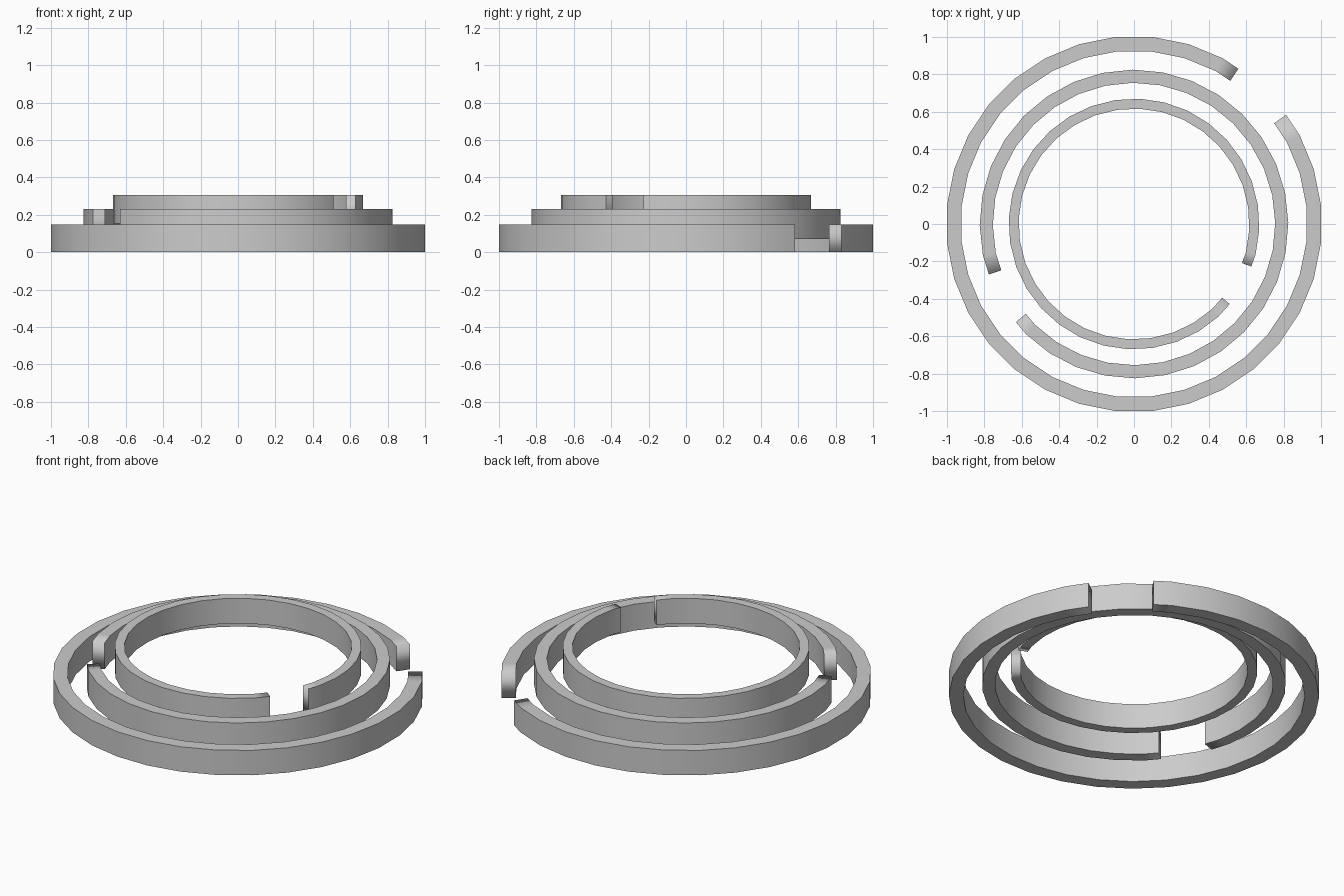
import bpy
import bmesh
from math import cos, sin, radians, ceil

SIDES = 32
STEP = 360 / SIDES

old = bpy.data.objects.get("Cube")
if old:
    bpy.data.objects.remove(old, do_unlink=True)

# One plain grey for every ring
GREY = (0.6, 0.6, 0.6, 1.0)
metal = bpy.data.materials.new("plain grey")
metal.use_nodes = True
metal.diffuse_color = GREY
metal.node_tree.nodes["Principled BSDF"].inputs["Base Color"].default_value = GREY


def split_ring(name, inner, outer, bottom, top, gap_start, gap_end, phase):
    """Polygonal band with a gap; phase is the angle of one polygon corner."""
    first, last = gap_end, gap_start + 360
    k = ceil((first - phase) / STEP)
    angles = [first]
    while phase + k * STEP < last:
        angles.append(phase + k * STEP)
        k += 1
    angles.append(last)

    bm = bmesh.new()
    sections = []
    for a in angles:
        # Cut ends lie on the straight side of the polygon
        off = (a - phase) % STEP - STEP / 2
        f = cos(radians(STEP / 2)) / cos(radians(off))
        c, s = cos(radians(a)) * f, sin(radians(a)) * f
        sections.append([bm.verts.new((r * c, r * s, z)) for r, z in
                         ((inner, bottom), (outer, bottom), (outer, top), (inner, top))])
    for p, q in zip(sections, sections[1:]):
        for i in range(4):
            j = (i + 1) % 4
            bm.faces.new((p[i], p[j], q[j], q[i]))
            for edge in (bm.edges.get((p[i], q[i])), bm.edges.get((p[j], q[j]))):
                edge.smooth = False
    # End caps: sharp against the walls, blended into top and bottom
    for cap in (sections[0], sections[-1]):
        bm.faces.new(cap)
        bm.edges.get((cap[1], cap[2])).smooth = False
        bm.edges.get((cap[3], cap[0])).smooth = False
    for face in bm.faces:
        face.smooth = True
    bmesh.ops.recalc_face_normals(bm, faces=bm.faces)

    mesh = bpy.data.meshes.new(name)
    bm.to_mesh(mesh)
    bm.free()
    mesh.materials.append(metal)
    ob = bpy.data.objects.new(name, mesh)
    bpy.context.collection.objects.link(ob)


# Three stepped rings, each with its gap turned to a different side
split_ring("outer_ring", 0.927, 1.005, 0.0, 0.149, 35.7, 56.1, STEP / 2)
split_ring("middle_ring", 0.755, 0.825, 0.072, 0.23, 199.2, 219.7, 0.5)
split_ring("inner_ring", 0.617, 0.67, 0.155, 0.305, 320.1, 340.1, 8.5)
